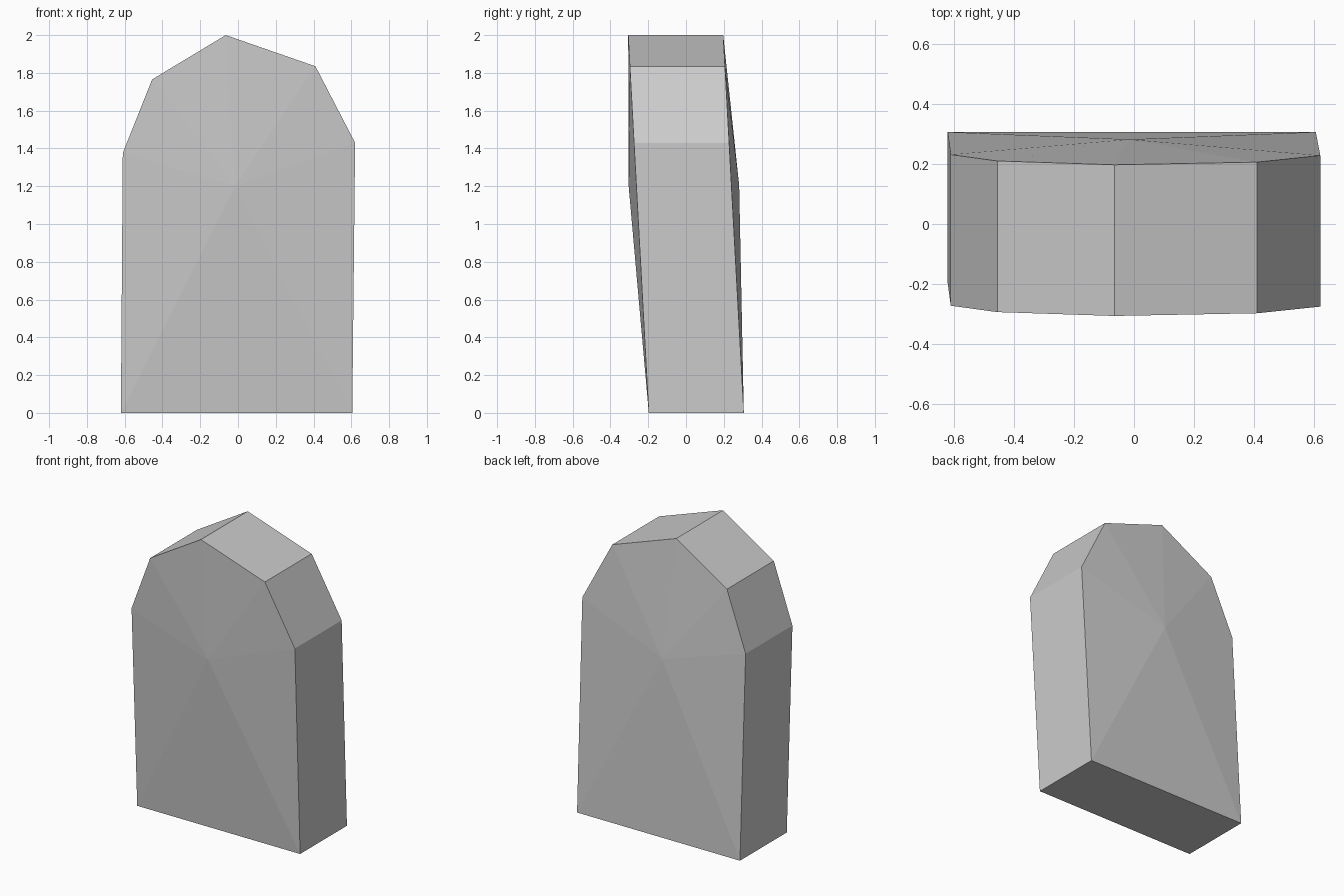
import bpy, bmesh

if "Cube" in bpy.data.objects:
    bpy.data.objects.remove(bpy.data.objects["Cube"])

stone = bpy.data.materials.new("stone_grey")
stone.diffuse_color = (0.6, 0.6, 0.6, 1)
stone.use_nodes = True
stone.node_tree.nodes["Principled BSDF"].inputs["Base Color"].default_value = stone.diffuse_color

# Outline of the slab seen from the front (x, z)
OUTLINE = [(-0.62, 0), (0.605, 0), (0.62, 1.43), (0.41, 1.835),
           (-0.065, 2), (-0.455, 1.765), (-0.61, 1.375)]
FRONT, BACK, LEAN = -0.197, 0.306, -0.0545  # y at the base, lean per unit height
BULGE = 0.041

bm = bmesh.new()
front = [bm.verts.new((x, FRONT + LEAN * z, z)) for x, z in OUTLINE]
back = [bm.verts.new((x, BACK + LEAN * z, z)) for x, z in OUTLINE]

# Broad front and back faces, joined by the rim
broad = [bm.faces.new(front), bm.faces.new(back[::-1])]
n = len(OUTLINE)
for i in range(n):
    j = (i + 1) % n
    bm.faces.new((front[j], front[i], back[i], back[j]))
bmesh.ops.recalc_face_normals(bm, faces=bm.faces[:])

# Shallow bulge towards the middle of each broad face
bmesh.ops.poke(bm, faces=broad, offset=BULGE, center_mode='MEAN')

mesh = bpy.data.meshes.new("stone_slab")
bm.to_mesh(mesh)
bm.free()
mesh.materials.append(stone)
slab = bpy.data.objects.new("stone_slab", mesh)
bpy.context.collection.objects.link(slab)
